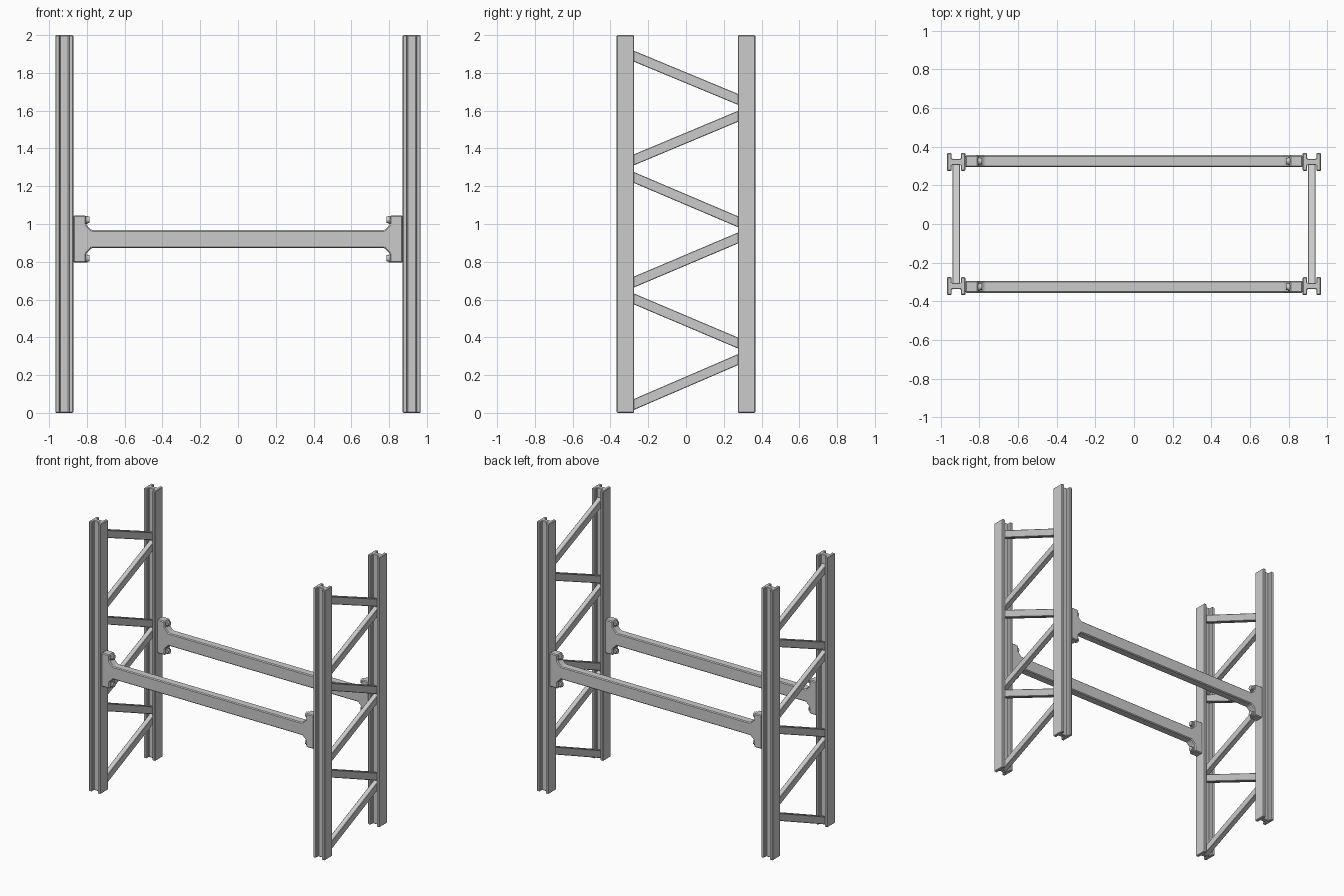
import bpy, bmesh, math
from mathutils import Matrix, Vector

if "Cube" in bpy.data.objects:
    bpy.data.objects.remove(bpy.data.objects["Cube"])


def prism(name, pts, depth, place, bevel=0.0):
    """Extrude a closed 2D outline along +depth; place maps (u, v, d) to xyz."""
    bm = bmesh.new()
    face = bm.faces.new([bm.verts.new(place(u, v, 0)) for u, v in pts])
    ext = bmesh.ops.extrude_face_region(bm, geom=[face])
    shift = Vector(place(0, 0, depth)) - Vector(place(0, 0, 0))
    bmesh.ops.translate(bm, vec=shift,
                        verts=[g for g in ext["geom"] if isinstance(g, bmesh.types.BMVert)])
    bmesh.ops.recalc_face_normals(bm, faces=bm.faces)
    me = bpy.data.meshes.new(name)
    bm.to_mesh(me)
    bm.free()
    ob = bpy.data.objects.new(name, me)
    bpy.context.collection.objects.link(ob)
    if bevel:
        mod = ob.modifiers.new("Bevel", "BEVEL")
        mod.width, mod.segments = bevel, 1
    return ob


def bolt(name, x, y, z, side):
    """Washer and smaller head, axis along x, pointing to the rack centre."""
    bm = bmesh.new()
    for r, length, start in ((0.021, 0.010, -0.002), (0.017, 0.014, 0.004)):
        mat = (Matrix.Translation((x - side * (start + length / 2), y, z))
               @ Matrix.Rotation(math.pi / 2, 4, 'Y'))
        bmesh.ops.create_cone(bm, cap_ends=True, segments=16, radius1=r,
                              radius2=r, depth=length, matrix=mat)
    me = bpy.data.meshes.new(name)
    bm.to_mesh(me)
    bm.free()
    bpy.context.collection.objects.link(bpy.data.objects.new(name, me))


PX, PY = 0.9195, 0.321      # post centre
W, D = 0.0475, 0.046        # half width and half depth of the H section
F, T = 0.024, 0.016         # web half length, web half thickness

h_profile = [(-W, -D), (-F, -D), (-F, -T), (F, -T), (F, -D), (W, -D),
             (W, D), (F, D), (F, T), (-F, T), (-F, D), (-W, D)]

# lattice: (z at the front post, z at the back post)
braces = [(0.045, 0.282), (0.603, 0.37), (0.693, 0.926),
          (1.246, 1.012), (1.34, 1.57), (1.888, 1.66)]
half, ref, reach = 0.029, 0.275, 0.31

for sx, sname in ((-1, "left"), (1, "right")):
    # H-section posts
    for sy, yname in ((-1, "front"), (1, "back")):
        prism(f"{sname}_{yname}_post", h_profile, 2.0,
              lambda u, v, d, sx=sx, sy=sy: (sx * PX + u, sy * PY + v, d), 0.004)
    # diagonal braces
    for i, (z0, z1) in enumerate(braces):
        mid, slope = (z0 + z1) / 2, (z1 - z0) / (2 * ref)
        a, b = mid - slope * reach, mid + slope * reach
        prism(f"{sname}_brace_{i + 1}",
              [(-reach, a - half), (reach, b - half), (reach, b + half), (-reach, a + half)],
              0.038, lambda u, v, d, sx=sx: (sx * PX - 0.019 + d, u, v), 0.003)

# cross beams with end plates and gussets, one outline per beam
BZ = 0.92
quarter = [(0.775, 0.047), (0.805, 0.078), (0.805, 0.118), (0.798, 0.125), (0.872, 0.125)]
quarter[2:4] = [(0.805, 0.125)]
right = [(u, -v) for u, v in quarter] + [(u, v) for u, v in reversed(quarter)]
outline = right + [(-u, -v) for u, v in right]
for sy, yname in ((-1, "front"), (1, "back")):
    prism(f"{yname}_beam", outline, 0.062,
          lambda u, v, d, sy=sy: (u, sy * 0.325 - 0.031 + d, BZ + v), 0.006)
    # bolts on the end plates
    for sx, sname in ((-1, "left"), (1, "right")):
        for sz, zname in ((-1, "lower"), (1, "upper")):
            bolt(f"{yname}_{sname}_{zname}_bolt", sx * 0.805, sy * 0.325, BZ + sz * 0.102, sx)
